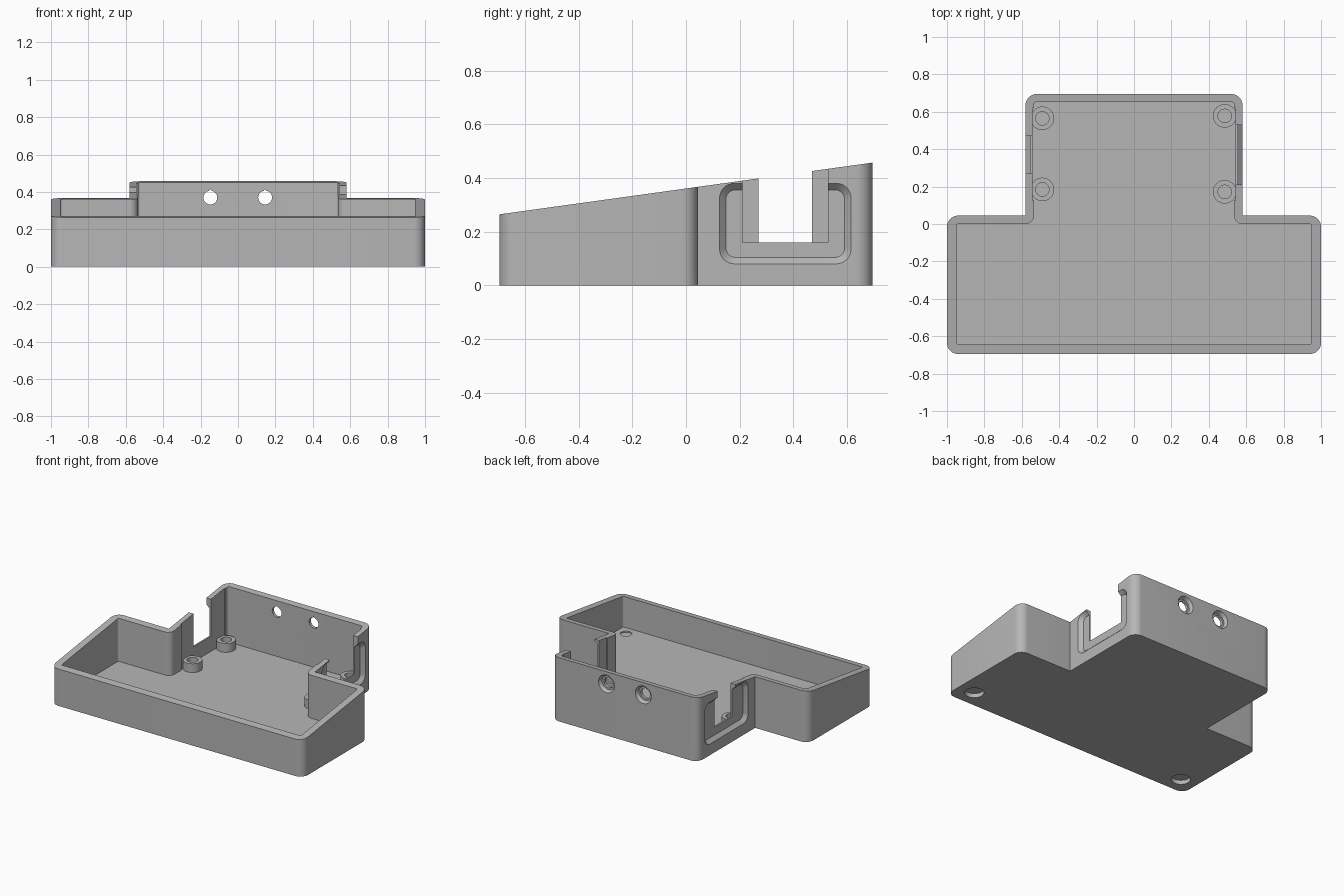
import bpy, bmesh, math
from mathutils import Vector

if "Cube" in bpy.data.objects:
    bpy.data.objects.remove(bpy.data.objects["Cube"])

grey = bpy.data.materials.new("plain_grey")
grey.diffuse_color = (0.47, 0.47, 0.47, 1)
grey.use_nodes = True
grey.node_tree.nodes["Principled BSDF"].inputs["Base Color"].default_value = grey.diffuse_color


def fillet(corners, seg=8):
    """2D outline from (x, y, radius) corners."""
    out, n = [], len(corners)
    for i, (x, y, r) in enumerate(corners):
        p = Vector((x, y))
        if r == 0:
            out.append(p)
            continue
        a = (Vector(corners[i - 1][:2]) - p).normalized()
        b = (Vector(corners[(i + 1) % n][:2]) - p).normalized()
        c = p + (a + b) * r          # right-angled corners
        for k in range(seg + 1):
            t = k / seg * math.pi / 2
            out.append(c - b * r * math.cos(t) - a * r * math.sin(t))
    return out


def loft(name, loops):
    """Closed solid through equal-length loops of 3D points."""
    bm = bmesh.new()
    rings = [[bm.verts.new(p) for p in lp] for lp in loops]
    n = len(rings[0])
    for a, b in zip(rings, rings[1:]):
        for i in range(n):
            j = (i + 1) % n
            bm.faces.new((a[i], a[j], b[j], b[i]))
    bm.faces.new(rings[0])
    bm.faces.new(rings[-1])
    bmesh.ops.recalc_face_normals(bm, faces=bm.faces)
    me = bpy.data.meshes.new(name)
    bm.to_mesh(me)
    bm.free()
    me.materials.append(grey)
    ob = bpy.data.objects.new(name, me)
    bpy.context.collection.objects.link(ob)
    return ob


def prism(name, pts, z0, z1):
    return loft(name, [[(x, y, z) for x, y in pts] for z in (z0, z1)])


def box(name, x0, x1, y0, y1, z0, z1):
    return prism(name, [(x0, y0), (x1, y0), (x1, y1), (x0, y1)], z0, z1)


def disc(x, y, r, n=32):
    return [(x + r * math.cos(2 * math.pi * i / n), y + r * math.sin(2 * math.pi * i / n))
            for i in range(n)]


def combine(body, tool, op='DIFFERENCE'):
    m = body.modifiers.new("bool", 'BOOLEAN')
    m.operation, m.object, m.solver = op, tool, 'EXACT'
    bpy.context.view_layer.objects.active = body
    bpy.ops.object.modifier_apply(modifier=m.name)
    bpy.data.objects.remove(tool)


def tee(w, n, y0, ym, y1, r_out, r_in):
    """T-shaped outline: wide front half, narrow back half."""
    half = [(w, y0, r_out), (w, ym, r_out), (n, ym, r_in), (n, y1, r_out)]
    return fillet(half + [(-x, y, r) for x, y, r in reversed(half)])


# tray shell with a sloping rim
tray = prism("case_tray", tee(1, 0.58, -0.695, 0.045, 0.695, 0.06, 0), 0, 0.6)
slope = [(-0.8, 0.25), (0.8, 0.4717), (0.8, 1), (-0.8, 1)]
combine(tray, loft("rim_cut", [[(x, y, z) for y, z in slope] for x in (-1.2, 1.2)]))
combine(tray, prism("cavity", tee(0.95, 0.535, -0.645, 0.0, 0.652, 0.012, 0.045), 0.052, 1))

# side plug openings: thinned inner wall, chamfered outer recess, open notch
for s, y0, y1 in ((1, 0.21, 0.53), (-1, 0.27, 0.47)):
    combine(tray, box("inner_pocket", *sorted((s * 0.5, s * 0.543)), 0.125, 0.62, 0.052, 1))
    loops = []
    for x, g in ((0.605, 0.024), (0.555, -0.024)):
        a, b, c, d, r = 0.125 - g, 0.615 + g, 0.08 - g, 0.38 + g, 0.055 + g * 0.8
        loops.append([(s * x, y, z) for y, z in
                      fillet([(a, c, r), (b, c, r), (b, d, r), (a, d, r)])])
    combine(tray, loft("plug_recess", loops))
    combine(tray, box("plug_notch", *sorted((s * 0.5, s * 0.7)), y0, y1, 0.16, 1))

# hollow screw standoffs
for x, y in ((-0.49, 0.565), (-0.49, 0.185), (0.485, 0.578), (0.485, 0.172)):
    combine(tray, prism("standoff", disc(x, y, 0.063), 0.02, 0.115), 'UNION')
    combine(tray, prism("screw_hole", disc(x, y, 0.036), 0.06, 0.3))

# teardrop cable holes in the back wall with a countersunk outer ring
for x in (-0.148, 0.145):
    drop = [(px, z) if i != 8 else (px, z + 0.008)
            for i, (px, z) in enumerate(disc(x, 0.37, 0.037))]
    combine(tray, loft("cable_hole", [[(px, y, z) for px, z in drop] for y in (0.6, 0.8)]))
    combine(tray, loft("countersink", [[(px, y, z) for px, z in disc(x, 0.37, r)]
                                       for y, r in ((0.672, 0.05), (0.72, 0.077))]))

# foot recesses underneath and shallow round marks on the floor
for x in (-0.875, 0.875):
    combine(tray, prism("foot_recess", disc(x, -0.57, 0.063), -0.1, 0.03))
    combine(tray, prism("floor_mark", disc(x, -0.57, 0.038), 0.044, 0.2))

bpy.ops.object.select_all(action='DESELECT')
tray.select_set(True)
bpy.context.view_layer.objects.active = tray
bpy.ops.object.shade_smooth_by_angle(angle=math.radians(30))
